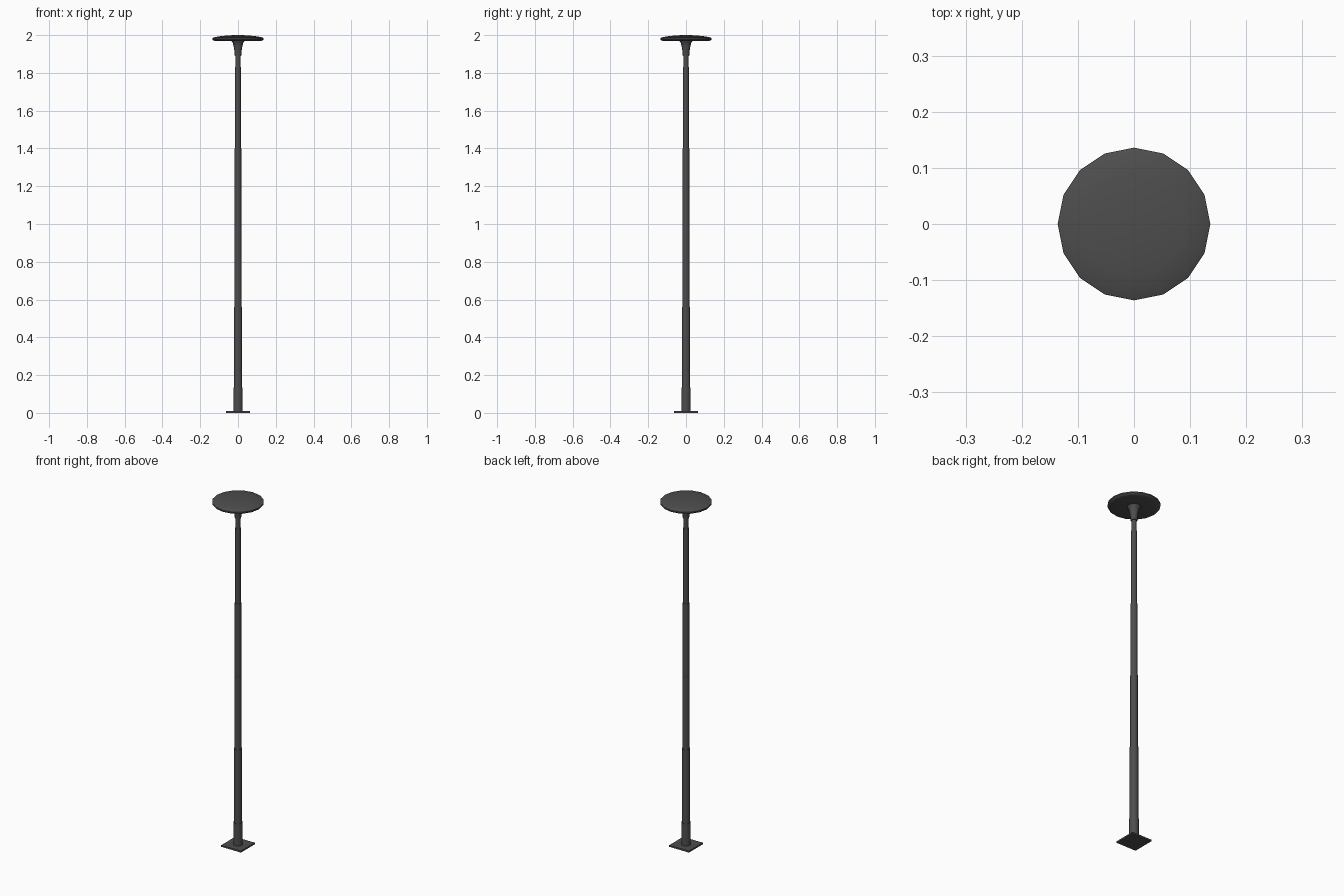
import bpy, bmesh, math

if "Cube" in bpy.data.objects:
    bpy.data.objects.remove(bpy.data.objects["Cube"])

dark = bpy.data.materials.new("dark_metal")
dark.diffuse_color = (0.075, 0.075, 0.075, 1)
dark.use_nodes = True
dark.node_tree.nodes["Principled BSDF"].inputs["Base Color"].default_value = dark.diffuse_color


def finish(bm, name, angle=None):
    bmesh.ops.recalc_face_normals(bm, faces=bm.faces)
    me = bpy.data.meshes.new(name)
    bm.to_mesh(me)
    bm.free()
    me.materials.append(dark)
    ob = bpy.data.objects.new(name, me)
    bpy.context.collection.objects.link(ob)
    if angle:
        bpy.ops.object.select_all(action='DESELECT')
        ob.select_set(True)
        bpy.context.view_layer.objects.active = ob
        bpy.ops.object.shade_smooth_by_angle(angle=math.radians(angle))
    return ob


def lathe(name, profile, sides=16, angle=35):
    """Revolve (radius, height) points around z and cap both ends."""
    bm = bmesh.new()
    rings = [[bm.verts.new((r * math.cos(math.tau * i / sides),
                            r * math.sin(math.tau * i / sides), z))
              for i in range(sides)] for r, z in profile]
    for a, b in zip(rings, rings[1:]):
        for i in range(sides):
            j = (i + 1) % sides
            bm.faces.new((a[i], a[j], b[j], b[i]))
    bm.faces.new(rings[0])
    bm.faces.new(rings[-1])
    return finish(bm, name, angle)


# Square foot plate
bm = bmesh.new()
bmesh.ops.create_cube(bm, size=1)
bmesh.ops.scale(bm, vec=(0.126, 0.126, 0.009), verts=bm.verts)
bmesh.ops.translate(bm, vec=(0, 0, 0.0045), verts=bm.verts)
finish(bm, "base_plate")

# Stepped pole, each section thinner than the one below
steps = [(0.025, 0.135), (0.022, 0.56), (0.0195, 0.98),
         (0.0175, 1.40), (0.0155, 1.83), (0.013, 1.90)]
profile, bottom = [], 0.009
for radius, top in steps:
    profile += [(radius, bottom), (radius, top)]
    bottom = top
lathe("pole", profile)

# Flared neck under the lamp head
lathe("neck", [(0.017, 1.89), (0.019, 1.915), (0.023, 1.94),
               (0.028, 1.96), (0.037, 1.973)])

# Shallow domed lamp disc
lathe("lamp_head", [(0.03, 1.971), (0.122, 1.969), (0.133, 1.973), (0.136, 1.977),
                    (0.136, 1.984), (0.125, 1.989), (0.09, 1.995),
                    (0.045, 1.999), (0.01, 2.0)])
